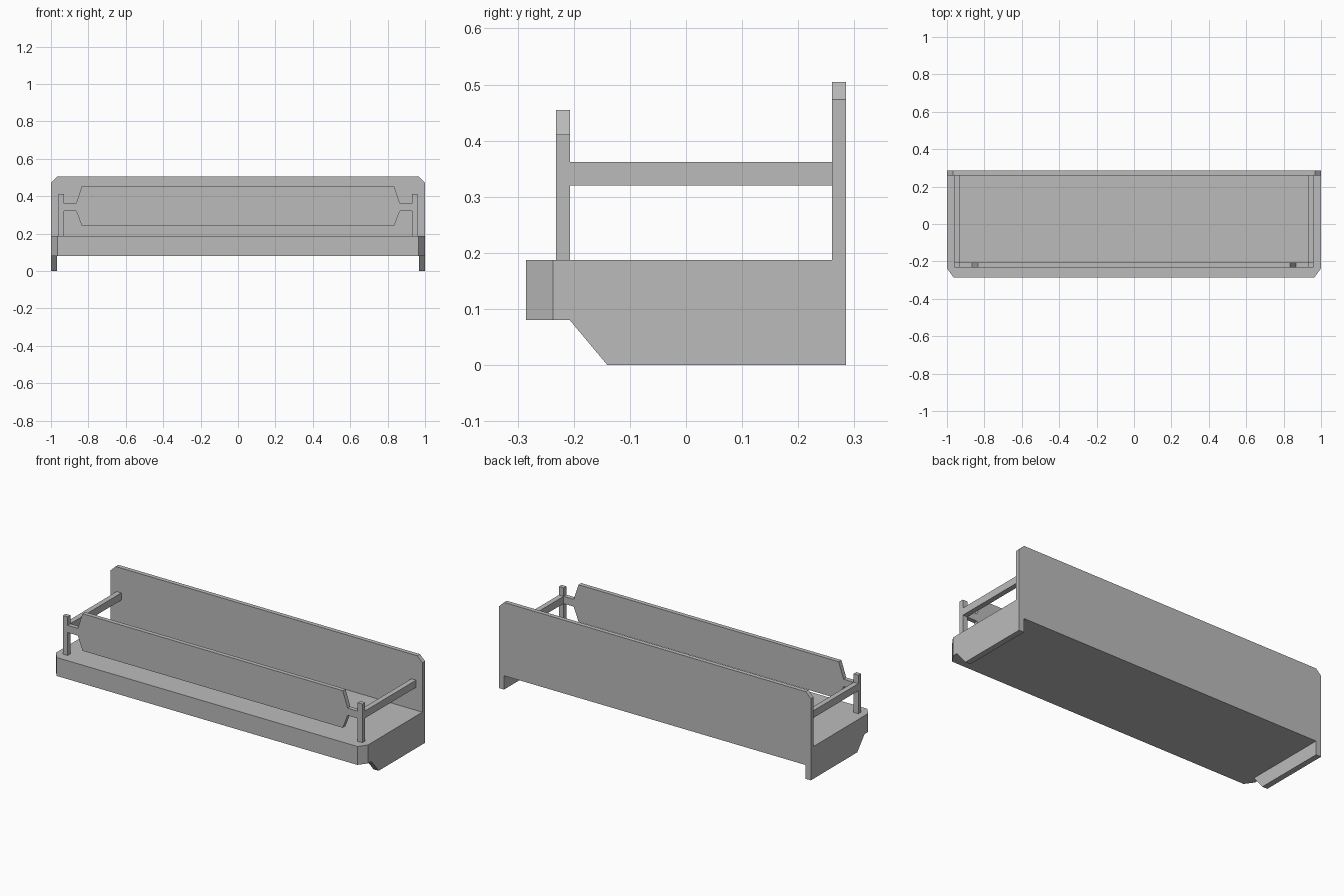
import bpy
import bmesh
from mathutils import Vector

cube = bpy.data.objects.get("Cube")
if cube:
    bpy.data.objects.remove(cube, do_unlink=True)

grey = bpy.data.materials.new("plain grey")
grey.use_nodes = True
colour = (0.5, 0.5, 0.5, 1)
grey.diffuse_color = colour
grey.node_tree.nodes["Principled BSDF"].inputs["Base Color"].default_value = colour


def prism(name, profile, axis, start, end):
    """Extrude a flat outline along one axis from start to end."""
    def place(a, b):
        return {"x": (start, a, b), "y": (a, start, b), "z": (a, b, start)}[axis]
    step = Vector([end - start if axis == k else 0 for k in "xyz"])
    bm = bmesh.new()
    face = bm.faces.new([bm.verts.new(place(a, b)) for a, b in profile])
    out = bmesh.ops.extrude_face_region(bm, geom=[face], use_keep_orig=True)
    bmesh.ops.translate(bm, vec=step, verts=[v for v in out["geom"] if isinstance(v, bmesh.types.BMVert)])
    bmesh.ops.recalc_face_normals(bm, faces=bm.faces)
    mesh = bpy.data.meshes.new(name)
    bm.to_mesh(mesh)
    bm.free()
    mesh.materials.append(grey)
    obj = bpy.data.objects.new(name, mesh)
    bpy.context.collection.objects.link(obj)
    return obj


def rect(a0, a1, b0, b1):
    return [(a0, b0), (a1, b0), (a1, b1), (a0, b1)]


def symmetric(half):
    """Complete an outline from its right half, listed bottom to top."""
    return half + [(-a, b) for a, b in reversed(half)]


BACK, SLAB_BOTTOM, SLAB_TOP = 0.285, 0.08, 0.187
BOARD = 0.26                      # inner face of the back board
RAIL_LOW, RAIL_HIGH = 0.32, 0.362
POST_FRONT, POST_BACK = -0.232, -0.207

# Shelf slab with clipped front corners
prism("shelf", symmetric([(0.965, -BACK), (1, -0.237), (1, BOARD)]), "z", SLAB_BOTTOM, SLAB_TOP)

# Back board with clipped top corners
prism("back_board", symmetric([(1, SLAB_BOTTOM), (1, 0.473), (0.967, 0.505)]), "y", BOARD, BACK)

# Front guard panel with narrow arms reaching the posts
prism("front_guard", symmetric([(0.834, 0.24), (0.865, RAIL_LOW), (0.93, RAIL_LOW),
                                (0.93, RAIL_HIGH), (0.865, RAIL_HIGH), (0.834, 0.455)]),
      "y", POST_FRONT, POST_BACK)

# Mirrored end parts: runners, posts and side rails
runner = [(POST_BACK, SLAB_BOTTOM), (-0.14, 0), (BACK, 0), (BACK, SLAB_BOTTOM)]
for side, s in (("left", 1), ("right", -1)):
    prism(side + "_runner", runner, "x", s * 0.967, s)
    prism(side + "_post", rect(POST_FRONT, POST_BACK, SLAB_TOP, 0.411), "x", s * 0.93, s * 0.96)
    prism(side + "_rail", rect(POST_BACK, BOARD, RAIL_LOW, RAIL_HIGH), "x", s * 0.93, s * 0.96)
